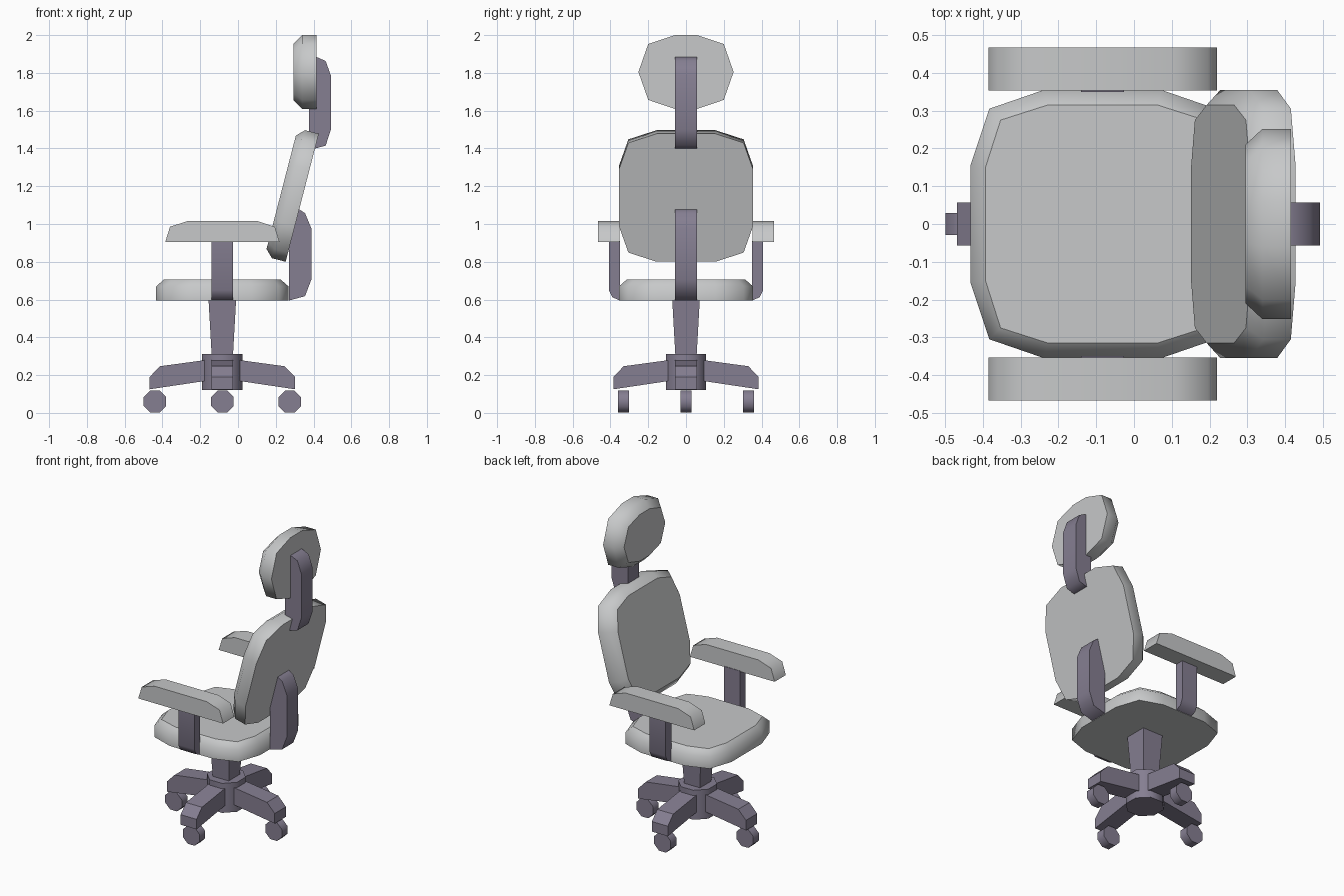
import bpy, bmesh, math
from mathutils import Matrix, Vector

cube = bpy.data.objects.get("Cube")
if cube:
    bpy.data.objects.remove(cube, do_unlink=True)


def material(name, rgb):
    m = bpy.data.materials.new(name)
    m.use_nodes = True
    m.diffuse_color = (*rgb, 1)
    m.node_tree.nodes["Principled BSDF"].inputs["Base Color"].default_value = (*rgb, 1)
    return m


PAD = material("light grey padding", (0.57, 0.58, 0.585))
FRAME = material("purple grey frame", (0.235, 0.21, 0.285))
CX = -0.083  # axis of the swivel column


def loft(name, rings, mat, matrix=Matrix(), sharp=60):
    """Skin equal-length rings: smooth sides, flat end caps."""
    bm = bmesh.new()
    loops = [[bm.verts.new(matrix @ Vector(p)) for p in ring] for ring in rings]
    for a, b in zip(loops, loops[1:]):
        for i in range(len(a)):
            j = (i + 1) % len(a)
            bm.faces.new((a[i], a[j], b[j], b[i])).smooth = True
    bm.faces.new(loops[0][::-1])
    bm.faces.new(loops[-1])
    bmesh.ops.recalc_face_normals(bm, faces=bm.faces[:])
    for e in bm.edges:
        e.smooth = e.calc_face_angle(0) < math.radians(sharp)
    mesh = bpy.data.meshes.new(name)
    bm.to_mesh(mesh)
    bm.free()
    mesh.materials.append(mat)
    obj = bpy.data.objects.new(name, mesh)
    bpy.context.collection.objects.link(obj)
    return obj


def side_prism(name, profile, y0, y1, mat, matrix=Matrix(), sharp=60):
    """Extrude an (x, z) profile along y."""
    return loft(name, [[(x, y, z) for x, z in profile] for y in (y0, y1)], mat, matrix, sharp)


def mirrored(quarter):
    """Closed outline from the points of its first quadrant."""
    half = quarter + [(-x, y) for x, y in reversed(quarter) if x]
    return half + [(x, -y) for x, y in reversed(half) if y]


def cushion(name, outline, inner, depth, edge, matrix):
    """Padded slab with a bevelled front rim."""
    rings = [[(x, y, z) for x, y in ring]
             for ring, z in ((outline, 0), (outline, edge), (inner, depth))]
    return loft(name, rings, PAD, matrix)


def octagon(r):
    r /= math.cos(math.pi / 8)
    return [(r * math.cos(a), r * math.sin(a))
            for a in ((i + 0.5) * math.pi / 4 for i in range(8))]


# Seat and backrest share one cushion shape
outer = mirrored([(0.35, 0.155), (0.30, 0.305), (0.155, 0.355)])
inner = mirrored([(0.31, 0.15), (0.27, 0.275), (0.145, 0.315)])
cushion("seat", outer, inner, 0.11, 0.075, Matrix.Translation((CX, 0, 0.595)))
tilt = Matrix.Rotation(math.radians(-90 + 14.5), 4, "Y")
cushion("backrest", outer, inner, 0.115, 0.075, Matrix.Translation((0.34, 0, 1.139)) @ tilt)

# Headrest
head = mirrored([(0.195, 0.06), (0.148, 0.2), (0, 0.252)])
head_in = mirrored([(0.15, 0.05), (0.115, 0.165), (0, 0.21)])
cushion("headrest", head, head_in, 0.12, 0.075,
        Matrix.Translation((0.415, 0, 1.805)) @ Matrix.Rotation(-math.pi / 2, 4, "Y"))

# Brackets behind the backrest and headrest
side_prism("backrest_bracket",
           [(0.27, 0.595), (0.355, 0.618), (0.388, 0.705), (0.388, 0.978),
            (0.355, 1.057), (0.317, 1.082), (0.27, 1.082)], -0.057, 0.057, FRAME)
side_prism("headrest_bracket",
           [(0.375, 1.40), (0.41, 1.40), (0.464, 1.415), (0.492, 1.50),
            (0.492, 1.785), (0.464, 1.863), (0.41, 1.887), (0.375, 1.887)],
           -0.057, 0.057, FRAME)

# Armrests and their posts
arm = [(-0.385, 0.905), (-0.36, 0.985), (-0.27, 1.015),
       (0.105, 1.015), (0.195, 0.985), (0.22, 0.905)]
post = [(0.35, 0.595), (0.39, 0.612), (0.408, 0.65), (0.408, 0.91), (0.35, 0.91)]
for side, s in (("right", -1), ("left", 1)):
    side_prism(f"{side}_armrest", arm, s * 0.353, s * 0.467, PAD)
    loft(f"{side}_armrest_post",
         [[(CX + dx, s * y, z) for y, z in post] for dx in (-0.057, 0.057)], FRAME)

# Tapered column and hub
loft("column", [[(CX + x * r, y * r, z) for x, y in ((-1, -1), (1, -1), (1, 1), (-1, 1))]
                for r, z in ((0.055, 0.28), (0.073, 0.60))], FRAME)
loft("hub", [[(CX + x, y, z) for x, y in octagon(0.107)] for z in (0.122, 0.312)], FRAME)

# Four legs, each ending in a wheel that rolls along x
leg = [(0.05, 0.285), (0.33, 0.247), (0.385, 0.19), (0.385, 0.125), (0.05, 0.175)]
for i, where in enumerate(("back", "left", "front", "right")):
    turn = Matrix.Translation((CX, 0, 0)) @ Matrix.Rotation(i * math.pi / 2, 4, "Z")
    side_prism(f"{where}_leg", leg, -0.057, 0.057, FRAME, turn, 30)
    centre = turn @ Vector((0.33 if i % 2 else 0.357, 0, 0.06))
    side_prism(f"{where}_wheel", octagon(0.059), -0.029, 0.029, FRAME,
               Matrix.Translation(centre))
